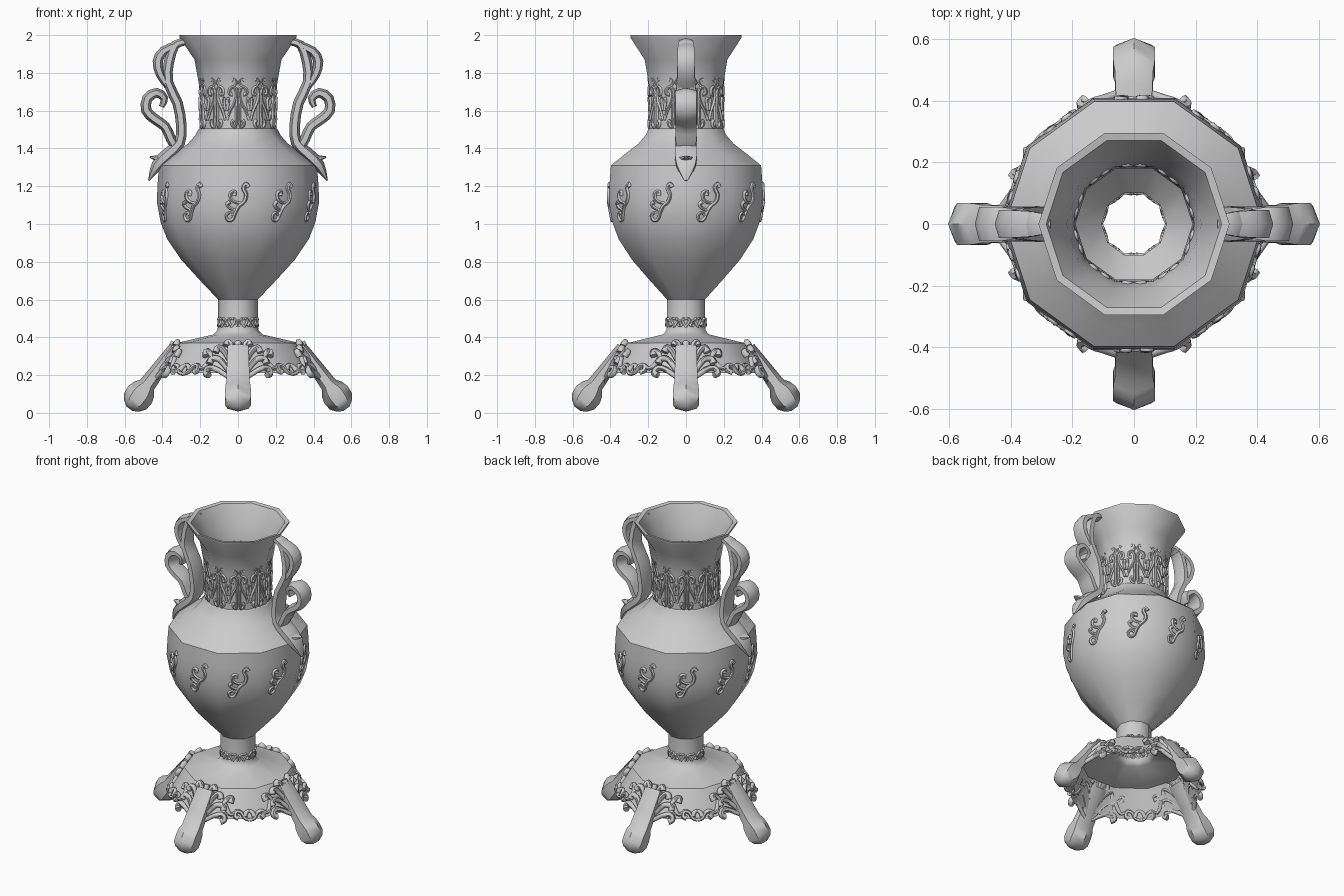
import bpy, math
from mathutils import Vector

if "Cube" in bpy.data.objects:
    bpy.data.objects.remove(bpy.data.objects["Cube"])

SIDES = 10  # the vase is a smooth-shaded decagonal lathe


def finish(obj, angle=40):
    bpy.ops.object.select_all(action='DESELECT')
    obj.select_set(True)
    bpy.context.view_layer.objects.active = obj
    if obj.type == 'CURVE':
        bpy.ops.object.convert(target='MESH')
        obj = bpy.context.object
    bpy.ops.object.shade_smooth_by_angle(angle=math.radians(angle))


def mesh_object(name, verts, faces, angle=40):
    me = bpy.data.meshes.new(name)
    me.from_pydata(verts, [], faces)
    me.update()
    obj = bpy.data.objects.new(name, me)
    bpy.context.collection.objects.link(obj)
    finish(obj, angle)


def lathe(name, profile):
    """Revolve (radius, z) points, listed from bottom to top outside."""
    verts, faces = [], []
    for r, z in profile:
        for k in range(SIDES):
            a = math.tau * k / SIDES
            verts.append((r * math.cos(a), r * math.sin(a), z))
    for i in range(len(profile) - 1):
        for k in range(SIDES):
            n = (k + 1) % SIDES
            faces.append((i * SIDES + k, i * SIDES + n,
                          (i + 1) * SIDES + n, (i + 1) * SIDES + k))
    mesh_object(name, verts, faces)


def smooth_path(pts, steps=3):
    """Catmull-Rom subdivision of a list of tuples."""
    p = [Vector(q) for q in pts]
    p = [2 * p[0] - p[1]] + p + [2 * p[-1] - p[-2]]
    out = []
    for i in range(1, len(p) - 2):
        a, b, c, d = p[i - 1:i + 3]
        for s in range(steps):
            t = s / steps
            out.append(0.5 * (2 * b + (c - a) * t + (2 * a - 5 * b + 4 * c - d) * t * t
                              + (3 * b - a - 3 * c + d) * t ** 3))
    return out + [p[-2]]


def strap(name, strands, angles):
    """Hexagonal bars along (x, z, thickness, half width) paths, repeated round z."""
    verts, faces = [], []
    for ang in angles:
        ca, sa = math.cos(ang), math.sin(ang)
        for pts in strands:
            base, n = len(verts), len(pts)
            for i, (x, z, r, w) in enumerate(pts):
                q, s = pts[max(i - 1, 0)], pts[min(i + 1, n - 1)]
                d = Vector((s[0] - q[0], s[1] - q[1])).normalized()
                for k in range(6):
                    a = math.tau * k / 6
                    px, pz = x - d.y * r * math.cos(a), z + d.x * r * math.cos(a)
                    py = w * 1.155 * math.sin(a)
                    verts.append((px * ca - py * sa, px * sa + py * ca, pz))
            for i in range(n - 1):
                for k in range(6):
                    m = (k + 1) % 6
                    o = base + i * 6
                    faces.append((o + k, o + 6 + k, o + 6 + m, o + m))
            faces.append(tuple(base + k for k in range(6)))
            faces.append(tuple(base + (n - 1) * 6 + k for k in reversed(range(6))))
    mesh_object(name, verts, faces, 50)


def relief(name, strokes, angles, radius_at, depth, mirror=True):
    """Scroll tubes drawn as (sideways, z) strokes and wrapped on the decagon."""
    cu = bpy.data.curves.new(name, 'CURVE')
    cu.dimensions = '3D'
    cu.bevel_depth, cu.bevel_resolution, cu.use_fill_caps = depth, 1, True
    seg = math.tau / SIDES
    for ang in angles:
        for side in ((1, -1) if mirror else (1,)):
            for stroke in strokes:
                path = smooth_path(stroke)
                sp = cu.splines.new('POLY')
                sp.points.add(len(path) - 1)
                for i, (pt, q) in enumerate(zip(sp.points, path)):
                    r = radius_at(q[1])
                    a = ang + side * q[0] / r
                    r *= math.cos(seg / 2) / math.cos(a % seg - seg / 2)
                    pt.co = (r * math.cos(a), r * math.sin(a), q[1], 1)
                    pt.radius = 0.8 + 0.5 * i / len(path)
    obj = bpy.data.objects.new(name, cu)
    bpy.context.collection.objects.link(obj)
    finish(obj, 60)


# Vase: body with neck, stem and hollow domed base
body = [(.105, .60), (.20, .70), (.30, .81), (.375, .92), (.41, 1.01), (.43, 1.12),
        (.425, 1.22), (.418, 1.31), (.34, 1.37), (.265, 1.425), (.225, 1.47), (.21, 1.50)]
neck = [(.203, 1.505), (.20, 1.60), (.207, 1.74), (.23, 1.87), (.308, 1.985),
        (.31, 2.0), (.285, 1.995), (.22, 1.87), (.197, 1.74), (.19, 1.505)]
lathe("vase_body", body)
lathe("vase_neck", [body[-1]] + neck)
lathe("stem_and_base", [(.42, .21), (.375, .285), (.335, .355), (.325, .37), (.29, .378),
                        (.13, .415), (.11, .435), (.105, .46), (.105, .60)])


def body_radius(z):
    for (r0, z0), (r1, z1) in zip(body, body[1:]):
        if z0 <= z <= z1:
            return r0 + (r1 - r0) * (z - z0) / (z1 - z0)
    return .2


def skirt_radius(z):
    return .335 + (.36 - z) * .58


quarter = [math.pi / 2 * k for k in range(4)]
corners = [math.radians(36 * k) for k in range(10)]
panels = [math.radians(36 * k + 18) for k in range(10)]

# Four legs ending in faceted knob feet
foot, along = Vector((.53, .081)), Vector((.588, -.809))
leg = [(-.33, .03, .055), (-.17, .04, .06), (-.085, .045, .062), (-.055, .066, .067),
       (-.02, .077, .068), (.025, .073, .068), (.055, .05, .055), (.074, .02, .02)]
strap("legs", [[(*(foot + along * t), r, w) for t, r, w in leg]], quarter)

# Scrolled handles on the left and right
stem = [(.27, 1.965, .018, .03), (.33, 1.95, .024, .04), (.365, 1.86, .027, .045),
        (.37, 1.75, .027, .05), (.32, 1.64, .028, .055), (.30, 1.52, .028, .055),
        (.31, 1.43, .03, .058), (.37, 1.37, .034, .058), (.43, 1.31, .03, .05),
        (.472, 1.23, .004, .01)]
upper = [(.32, 1.95, .02, .04), (.395, 1.915, .025, .045), (.425, 1.86, .027, .045),
         (.41, 1.79, .024, .045), (.37, 1.73, .02, .045)]
scroll = [(.405, 1.62, .014, .035), (.39, 1.665, .022, .045), (.43, 1.695, .026, .055),
          (.48, 1.665, .028, .055), (.485, 1.60, .028, .055), (.44, 1.555, .028, .055),
          (.385, 1.515, .027, .055), (.355, 1.45, .027, .055), (.325, 1.40, .025, .05)]
leaf = [(.36, 1.37, .025, .045), (.42, 1.345, .02, .035), (.467, 1.355, .004, .008)]
strap("handles", [smooth_path(s, 2) for s in (stem, upper, scroll)] + [leaf], [0, math.pi])

# Heart scrolls round the neck
heart = [[(.005, 1.55), (.022, 1.60), (.046, 1.645), (.056, 1.69), (.042, 1.725),
          (.02, 1.715), (.018, 1.69), (.034, 1.685)],
         [(.054, 1.72), (.054, 1.53), (.04, 1.515), (.03, 1.535), (.04, 1.55)],
         [(.04, 1.725), (.056, 1.75), (.044, 1.772), (.028, 1.76)],
         [(.005, 1.60), (.012, 1.65), (.006, 1.67)]]
relief("neck_scrolls", heart, corners, lambda z: .204, .0085)

# Slanted sprigs round the belly
sprig = [[(-.025, 1.045), (-.045, 1.06), (-.065, 1.045), (-.055, 1.02), (-.03, 1.025),
          (-.015, 1.06), (.005, 1.095), (.035, 1.12), (.045, 1.155), (.03, 1.19),
          (.045, 1.212), (.058, 1.195)],
         [(.02, 1.11), (-.015, 1.115), (-.04, 1.135), (-.04, 1.165), (-.018, 1.17), (-.02, 1.15)],
         [(-.01, 1.07), (-.045, 1.085), (-.06, 1.105), (-.045, 1.118)]]
relief("belly_sprigs", sprig, panels, body_radius, .0095, mirror=False)

# Small curls round the stem
curl = [[(0, .455), (.012, .475), (.024, .49), (.032, .475), (.022, .46)],
        [(0, .495), (.012, .50), (.018, .49)]]
relief("stem_curls", curl, corners, lambda z: .107, .007)

# Acanthus fans over the legs
fan = [[(0, .18), (0, .28), (0, .375)],
       [(.012, .19), (.022, .27), (.035, .35), (.055, .375), (.066, .355)],
       [(.02, .19), (.04, .26), (.075, .325), (.105, .345), (.122, .32)],
       [(.025, .18), (.06, .235), (.105, .285), (.145, .285), (.158, .26)],
       [(.025, .17), (.075, .205), (.125, .235), (.165, .235), (.18, .21), (.16, .20)],
       [(.14, .285), (.16, .32), (.185, .325), (.185, .30)]]
relief("leg_acanthus", fan, quarter, lambda z: skirt_radius(z) + .012, .0155)

# Scrolled edging between the fans
edging = [[(0, .205), (.03, .215), (.05, .245), (.08, .25), (.09, .225), (.07, .215)],
          [(.08, .25), (.115, .235), (.135, .255), (.15, .29)],
          [(0, .255), (.02, .245), (.03, .225)]]
relief("base_edging", edging, [a + math.pi / 4 for a in quarter],
       lambda z: skirt_radius(z) + .004, .0125)
